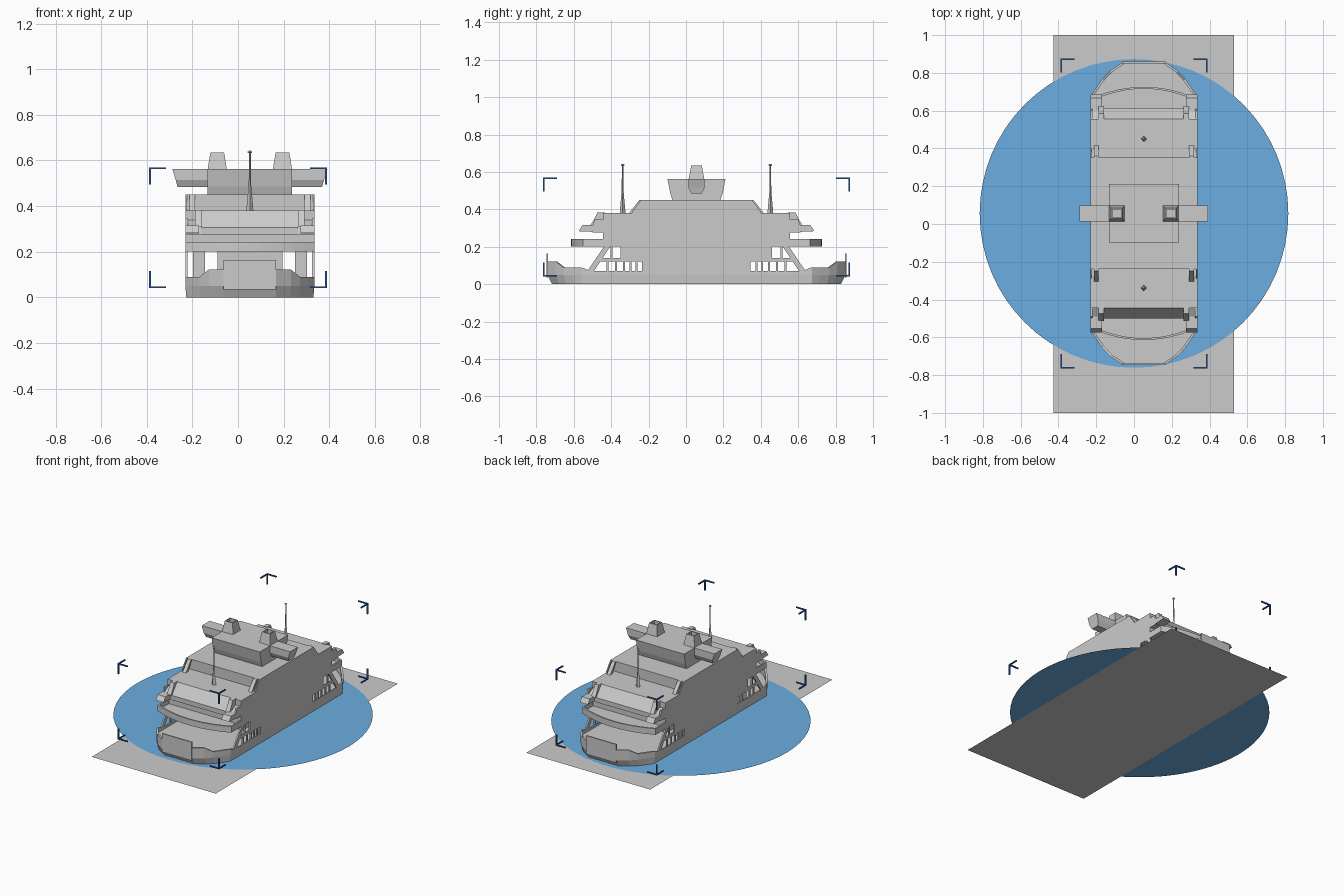
import bpy, bmesh, math
from mathutils import Vector

if "Cube" in bpy.data.objects:
    bpy.data.objects.remove(bpy.data.objects["Cube"])

CX, CY = 0.052, 0.056      # ship centre
W = 0.283                  # half beam


def material(name, rgb):
    m = bpy.data.materials.new(name)
    m.diffuse_color = (*rgb, 1)
    m.use_nodes = True
    m.node_tree.nodes["Principled BSDF"].inputs["Base Color"].default_value = m.diffuse_color
    return m


def build(name, verts, faces, mat=None):
    bm = bmesh.new()
    vs = [bm.verts.new(v) for v in verts]
    for f in faces:
        bm.faces.new([vs[i] for i in f])
    bmesh.ops.recalc_face_normals(bm, faces=bm.faces)
    me = bpy.data.meshes.new(name)
    bm.to_mesh(me)
    bm.free()
    ob = bpy.data.objects.new(name, me)
    bpy.context.collection.objects.link(ob)
    if mat:
        me.materials.append(mat)
    return ob


def loft(name, rings, mat=None, shift=True):
    """Closed solid through rings with equal point counts."""
    n = len(rings[0])
    off = Vector((CX, CY, 0)) if shift else Vector()
    verts = [Vector(p) + off for r in rings for p in r]
    faces = [list(range(n)), list(range(len(verts) - n, len(verts)))]
    for k in range(len(rings) - 1):
        for i in range(n):
            j = (i + 1) % n
            faces.append([k*n + i, k*n + j, (k+1)*n + j, (k+1)*n + i])
    return build(name, verts, faces, mat)


def prism(name, prof, x0, x1):
    """Side profile (y, z) extruded across the ship."""
    return loft(name, [[(x, y, z) for y, z in prof] for x in (x0, x1)])


def rect(x, y, hx, hy, z):
    return [(x-hx, y-hy, z), (x+hx, y-hy, z), (x+hx, y+hy, z), (x-hx, y+hy, z)]


def box(name, x0, x1, y0, y1, z0, z1, mat=None, shift=True):
    c = ((x0+x1)/2, (y0+y1)/2, abs(x1-x0)/2, abs(y1-y0)/2)
    return loft(name, [rect(*c, z0), rect(*c, z1)], mat, shift)


def mirror_profile(half):
    return half + [(-y, z) for y, z in reversed(half)]


# ground sheet, selection disc and corner brackets
build("ground_sheet", rect(0.052, 0, 0.477, 1, 0), [(0, 1, 2, 3)])
blue = material("light_blue", (0.15, 0.42, 0.75))
navy = material("dark_blue", (0.03, 0.11, 0.36))
build("selection_disc", [(0.817*math.cos(a), CY + 0.817*math.sin(a), 0.003)
      for a in (math.tau*i/64 for i in range(64))], [list(range(64))], blue)
for sx in (-1, 1):
    for sy in (-1, 1):
        for z, sz in ((0.04, 1), (0.57, -1)):
            x, y, t, L = sx*0.39, CY + sy*0.82, 0.008, 0.075
            for d in ((L, t, t), (t, L, t), (t, t, L)):
                ze = z + sz*d[2]
                box("corner_bracket", x - sx*d[0], x, y - sy*d[1], y,
                    min(z, ze), max(z, ze), navy, False)

# hull with tapered ends
bow = [(W, 0.617), (0.256, 0.66), (0.22, 0.712), (0.18, 0.755), (0.115, 0.80)]


def outline(sc, sx, z):
    q = [(x*sx, 0.617 + (y-0.617)*sc) for x, y in bow]
    half = q + [(-x, y) for x, y in reversed(q)]
    return [(x, y, z) for x, y in half] + [(-x, -y, z) for x, y in half]


loft("hull", [outline(0.85, 0.985, 0.0), outline(1, 1, 0.055)])

# bulwarks around both ends, and end ramps
heights = [0.09, 0.09, 0.09, 0.122, 0.122]
for sy in (-1, 1):
    for sx in (-1, 1):
        rings = []
        for (x, y), h in zip([(W, 0.565)] + bow, [0.07] + heights):
            xi, yi = x - 0.01, y - (0.008 if y > 0.65 else 0)
            rings.append([(sx*x, sy*y, 0.05), (sx*x, sy*y, h),
                          (sx*xi, sy*yi, h), (sx*xi, sy*yi, 0.05)])
        loft("bow_bulwark", rings)
    box("end_ramp", -0.115, 0.115, sy*0.794, sy*0.803, 0.035, 0.163)

# car deck centre casing and inner casings
box("centre_casing", -0.142, 0.142, -0.285, 0.285, 0.05, 0.2)
for sx in (-1, 1):
    box("inner_casing", sx*0.197, sx*0.25, -0.285, 0.285, 0.05, 0.2)
    # side wall and its window bars
    a, b = sx*(W - 0.01), sx*W
    box("side_wall", a, b, -0.29, 0.29, 0.05, 0.2)
    for sy in (-1, 1):
        box("side_sill", a, b, sy*0.285, sy*0.575, 0.05, 0.07)
        box("side_rail", a, b, sy*0.285, sy*0.52, 0.12, 0.14)
        box("side_panel", a, b, sy*0.285, sy*0.405, 0.12, 0.2)
        box("upper_bar", a, b, sy*0.45, sy*0.46, 0.12, 0.2)
        for v in (0.32, 0.352, 0.388, 0.43, 0.475):
            box("window_bar", a, b, sy*(v-0.005), sy*(v+0.005), 0.06, 0.13)
        prism("slanted_strut", [(sy*y, z) for y, z in
              ((0.548, 0.07), (0.583, 0.07), (0.495, 0.2), (0.462, 0.2))], a, b)

# curved promenade deck band
arc = []
for i in range(13):
    t = 1 - i/6
    arc.append((W*t, 0.67 - 0.062*t*t))
ring = arc + [(-x, -y) for x, y in arc]
loft("promenade_deck", [[(x, y, z) for x, y in ring] for z in (0.2, 0.212)])
for sy in (-1, 1):
    edge = [(W, 0.5)] + arc + [(-W, 0.5)]
    rings = []
    for x, y in edge:
        k = 0.965
        rings.append([(x, sy*y, 0.2), (x, sy*y, 0.242),
                      (x*k, sy*(y-0.01), 0.242), (x*k, sy*(y-0.01), 0.2)])
    loft("promenade_bulwark", rings)

# main superstructure
prism("superstructure", mirror_profile([(0.50, 0.2), (0.50, 0.275), (0.555, 0.275),
      (0.555, 0.307), (0.50, 0.38), (0.295, 0.38), (0.295, 0.45)]), -0.212, 0.212)
for sx in (-1, 1):
    prism("superstructure_side", mirror_profile([(0.50, 0.2), (0.50, 0.275),
          (0.555, 0.275), (0.545, 0.315), (0.50, 0.34), (0.50, 0.38), (0.295, 0.38),
          (0.295, 0.45)]), sx*0.212, sx*W)
    for sy in (-1, 1):
        def flip(p):
            return [(sy*y, z) for y, z in p]
        prism("wing_shelter", flip([(0.50, 0.277), (0.63, 0.283), (0.61, 0.315),
              (0.545, 0.315)]), sx*0.222, sx*W)
        prism("window_frame", flip([(0.49, 0.31), (0.57, 0.31), (0.545, 0.35),
              (0.53, 0.383), (0.49, 0.383)]), sx*0.21, sx*0.24)
        prism("outer_screen", flip([(0.49, 0.31), (0.555, 0.31), (0.545, 0.345),
              (0.49, 0.345)]), sx*0.272, sx*W)
        # slanted roof supports and low side edge
        prism("roof_support", flip([(0.29, 0.45), (0.305, 0.45), (0.36, 0.38),
              (0.335, 0.38)]), sx*0.24, sx*0.265)
        prism("roof_side_fin", flip([(0.285, 0.45), (0.297, 0.45), (0.345, 0.385),
              (0.345, 0.375), (0.285, 0.375)]), sx*0.276, sx*W)

# bridge house with lookout wings
loft("bridge", [rect(0, 0, 0.185, 0.125, 0.44), rect(0, 0, 0.185, 0.14, 0.485),
                rect(0, 0, 0.185, 0.155, 0.562)])
loft("bridge_wings", [rect(0, 0, 0.317, 0.028, 0.484), rect(0, 0, 0.325, 0.043, 0.515),
                      rect(0, 0, 0.34, 0.043, 0.562)])
# funnels with sunken tops
for sx in (-1, 1):
    x = sx*0.143
    loft("funnel", [rect(x, 0, 0.043, 0.043, 0.555), rect(x, 0, 0.03, 0.028, 0.635),
                    rect(x, 0, 0.024, 0.022, 0.635), rect(x, 0, 0.024, 0.022, 0.61)])


# masts
def diamond(y, r, z):
    return [(r, y, z), (0, y+r, z), (-r, y, z), (0, y-r, z)]


for y in (-0.395, 0.395):
    loft("mast", [diamond(y, r, z) for r, z in ((0.016, 0.375), (0.005, 0.5),
         (0.004, 0.632), (0.011, 0.637), (0.004, 0.643))])
